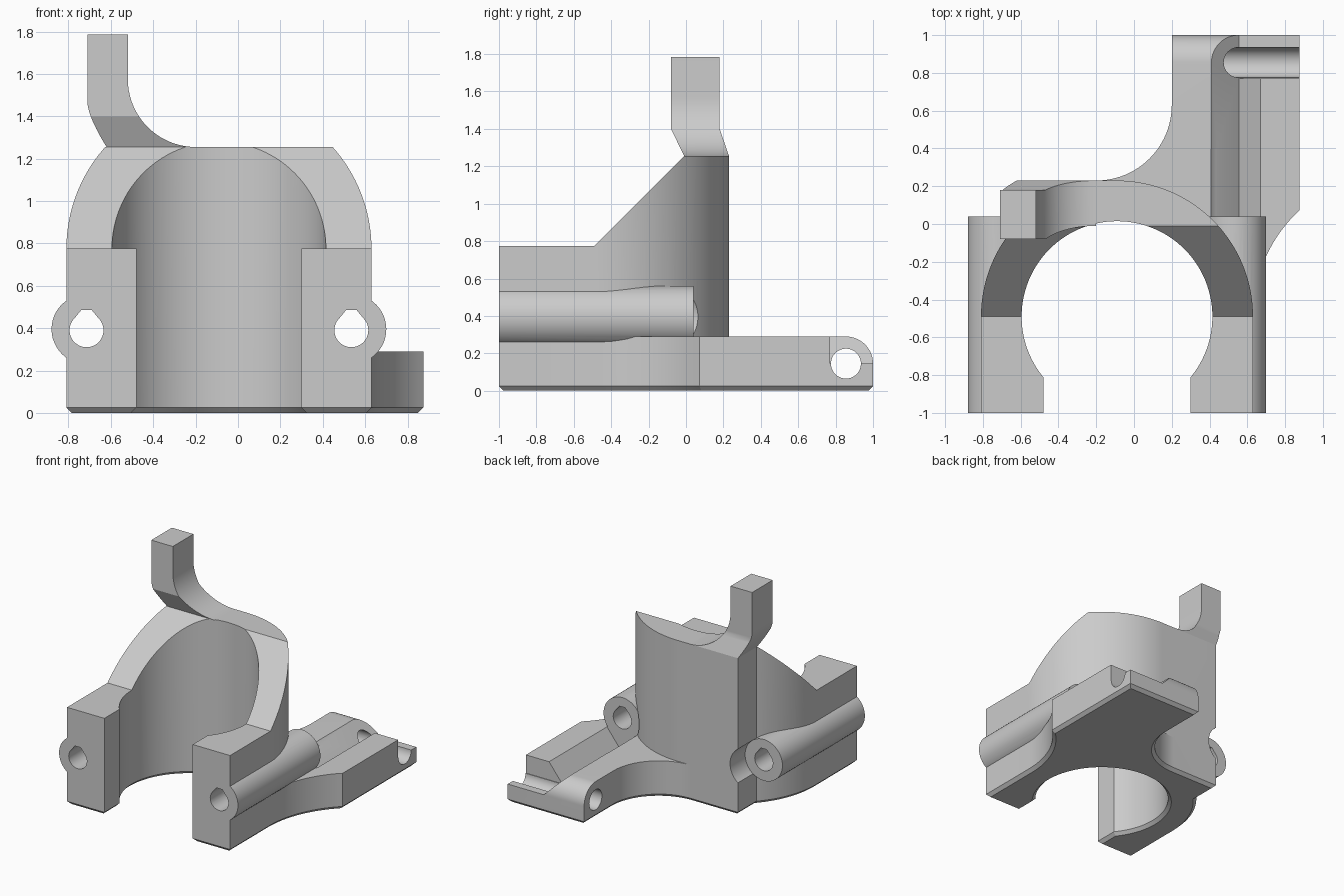
import bpy, bmesh
from math import sin, cos, pi, radians, degrees, acos, sqrt
from mathutils import Vector

old = bpy.data.objects.get("Cube")
if old:
    bpy.data.objects.remove(old, do_unlink=True)

grey = bpy.data.materials.new("plain grey")
grey.use_nodes = True
grey.diffuse_color = (0.6, 0.6, 0.6, 1)
grey.node_tree.nodes["Principled BSDF"].inputs["Base Color"].default_value = grey.diffuse_color

CX, CY = -0.09, -0.49         # bore centre
R_OUT, R_IN = 0.72, 0.505
BACK = CY + R_OUT
TOP, PLATE = 1.255, 0.29
BOLT_Z, BOLT_R, BOLT_END = 0.395, 0.165, 0.04
BOLT_X = (-0.715, 0.535)
PIN_Y, PIN_Z = 0.855, 0.145


def arc(cx, cy, r, a0, a1, n=32):
    """Points on an arc, angles in degrees."""
    return [(cx + r * cos(radians(a0 + (a1 - a0) * i / n)),
             cy + r * sin(radians(a0 + (a1 - a0) * i / n))) for i in range(n + 1)]


def circle(cx, cy, r, n=48):
    return arc(cx, cy, r, 0, 360, n)[:-1]


def inset(loop, d):
    """Mitred inset of a counter-clockwise loop."""
    out = []
    pts = [Vector(p) for p in loop]
    for i, p in enumerate(pts):
        a = (p - pts[i - 1]).normalized()
        b = (pts[(i + 1) % len(pts)] - p).normalized()
        na, nb = Vector((-a.y, a.x)), Vector((-b.y, b.x))
        out.append(p + (na + nb) * d / (1 + na.dot(nb)))
    return out


def finish(name, bm):
    bmesh.ops.recalc_face_normals(bm, faces=bm.faces)
    me = bpy.data.meshes.new(name)
    bm.to_mesh(me)
    bm.free()
    ob = bpy.data.objects.new(name, me)
    bpy.context.collection.objects.link(ob)
    me.materials.append(grey)
    return ob


def loft(name, rings):
    """Closed solid through rings of matching points."""
    bm = bmesh.new()
    rows = [[bm.verts.new(p) for p in ring] for ring in rings]
    n = len(rows[0])
    for lo, hi in zip(rows, rows[1:]):
        for i in range(n):
            j = (i + 1) % n
            bm.faces.new((lo[i], lo[j], hi[j], hi[i]))
    bm.faces.new(rows[0][::-1])
    bm.faces.new(rows[-1])
    return finish(name, bm)


def prism(name, loop, levels, axis="z"):
    """Extrude a 2D loop along an axis; levels are (position, inset)."""
    place = {"x": lambda u, v, w: (w, u, v),
             "y": lambda u, v, w: (u, w, v),
             "z": lambda u, v, w: (u, v, w)}[axis]
    return loft(name, [[place(p[0], p[1], w) for p in (inset(loop, d) if d else loop)]
                       for w, d in levels])


def combine(target, other, op):
    mod = target.modifiers.new(op, "BOOLEAN")
    mod.operation, mod.solver, mod.object = op, "EXACT", other
    bpy.ops.object.select_all(action="DESELECT")
    bpy.context.view_layer.objects.active = target
    target.select_set(True)
    bpy.ops.object.modifier_apply(modifier=mod.name)
    bpy.data.objects.remove(other, do_unlink=True)


def cut(loop, start, end, axis):
    combine(bracket, prism("cutter", loop, [(start, 0), (end, 0)], axis), "DIFFERENCE")


# Outlines: left rear corner column and left side are shared by base and collar
col_x = -0.62
col_y = CY + sqrt(R_OUT ** 2 - (col_x - CX) ** 2)
col_angle = degrees(acos((col_x - CX) / R_OUT))
left_side = [(col_x, BACK), (col_x, col_y)] + arc(CX, CY, R_OUT, col_angle, 180, 20)[1:]
left_side += [(CX - R_OUT, -1)]
right_x = CX + R_OUT
collar_loop = [(right_x, -1)] + arc(CX, CY, R_OUT, 0, 90, 40) + left_side
flare_r, plate_x = 0.766, 0.875
flare_end = degrees(acos((plate_x - right_x - flare_r) / flare_r))
base_loop = [(right_x, -1)] + arc(right_x + flare_r, CY, flare_r, 180, flare_end, 20)
base_loop += [(plate_x, 1), (0.2, 1)]
base_loop += arc(-0.2, BACK + 0.4, 0.4, 0, -90, 24) + left_side

# Base plate with chamfered underside, collar and bolt tubes
bracket = prism("clamp_bracket", base_loop, [(0, 0.025), (0.025, 0), (PLATE, 0)])
combine(bracket, prism("collar", collar_loop, [(PLATE, 0), (TOP, 0)]), "UNION")
for x in BOLT_X:
    tube = prism("bolt_tube", circle(x, BOLT_Z, BOLT_R), [(-1, 0), (BOLT_END, 0)], "y")
    combine(bracket, tube, "UNION")

# Main bore with open front mouth
half = 0.39
mouth = degrees(acos(half / R_IN))
bore_loop = [(CX - half, -1.3), (CX + half, -1.3)] + arc(CX, CY, R_IN, -mouth, 180 + mouth, 80)
bore = prism("bore", bore_loop, [(-0.025, -0.05), (0.025, 0), (TOP + 0.2, 0)])
combine(bracket, bore, "DIFFERENCE")

# Sloped top of the collar
cut([(-1.2, 0.775), (-0.49, 0.775), (-0.01, TOP), (-0.01, 1.5), (-1.2, 1.5)], -1.2, 1.2, "x")

# Bolt holes with flat-topped teardrop, and bolt head clearance behind
for x in BOLT_X:
    tear = arc(x, 0.39, 0.08, 135, 405, 36) + [(x + 0.025, 0.485), (x - 0.025, 0.485)]
    cut(tear, -1.2, 0.2, "y")
    cut(circle(x, BOLT_Z, BOLT_R), BOLT_END, 0.4, "y")

# Rounded hinge end, V groove, lowered hinge half and pin hole
cut(arc(PIN_Y, PIN_Z, 0.145, 0, 90, 20) + [(PIN_Y, 0.4), (1.2, 0.4), (1.2, PIN_Z)], 0, 1.2, "x")
cut([(0.41, PLATE), (0.555, 0.145), (0.67, PLATE), (0.67, 0.35), (0.41, 0.35)],
    BOLT_END, 1.2, "y")
cut([(0.41, PLATE), (0.555, 0.145), (1.1, 0.145), (1.1, 0.35), (0.41, 0.35)], 0.77, 1.2, "y")
cut(circle(PIN_Y, PIN_Z, 0.08), 0, 1.2, "x")

# Upright arm that sweeps out of the collar top
rings = []
for i in range(21):
    if i < 20:
        ang = pi / 2 * i / 19
        z, xr = TOP + 0.32 * (1 - cos(ang)), -0.2 - 0.32 * sin(ang)
    else:
        z, xr = 1.785, -0.52
    lean = min(1, (z - TOP) / 0.145)
    xl = -0.71 + 0.09 * max(0, 1 - (z - TOP) / 0.2) ** 1.4
    yf, yb = -0.01 - 0.07 * lean, BACK - 0.05 * lean
    rings.append([(xl, yf, z), (xr, yf, z), (xr, yb, z), (xl, yb, z)])
arm = loft("upright_arm", rings)

# Smooth curved walls, keep hard edges
for ob in (bracket, arm):
    bpy.ops.object.select_all(action="DESELECT")
    bpy.context.view_layer.objects.active = ob
    ob.select_set(True)
    bpy.ops.object.shade_smooth_by_angle(angle=radians(25))
